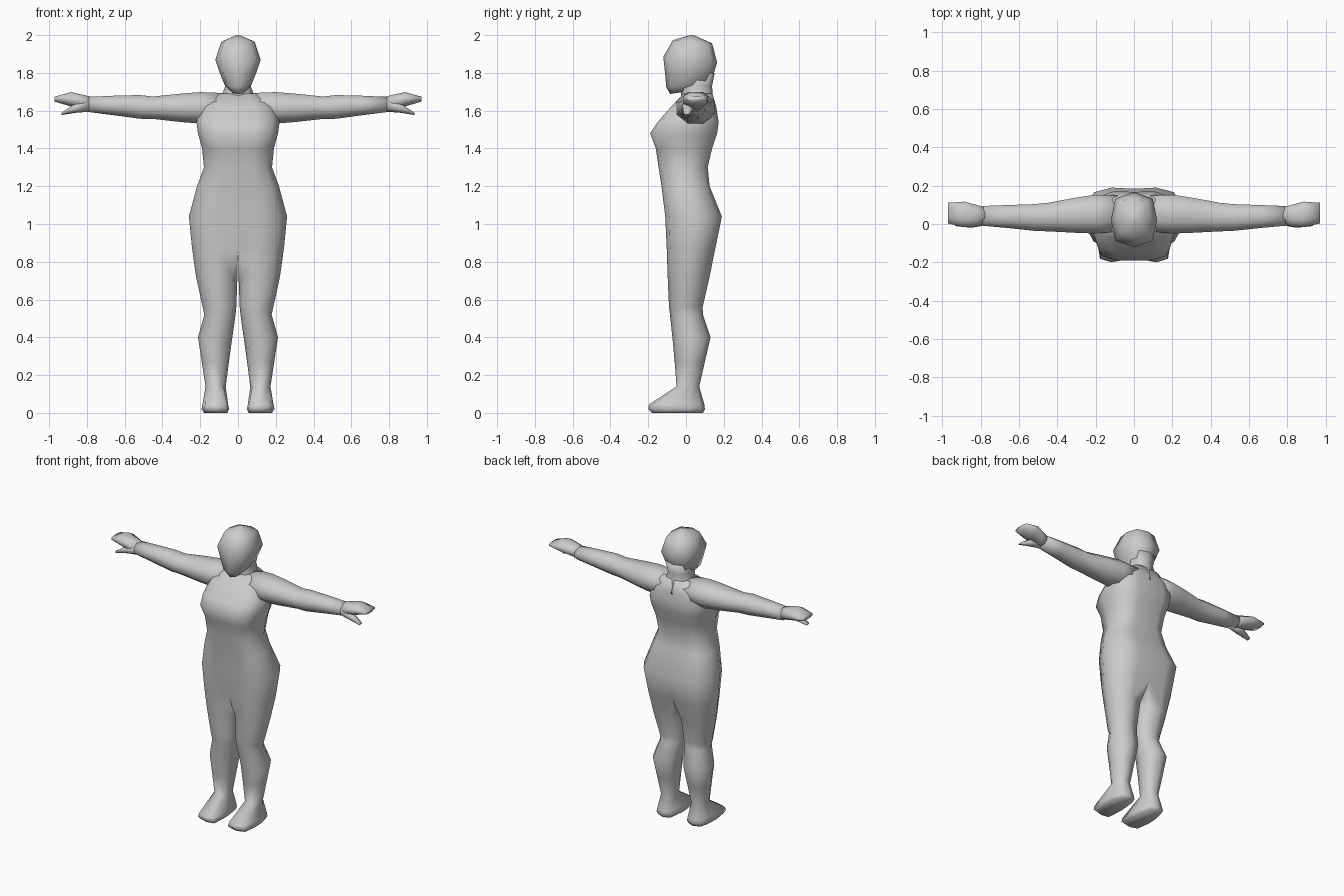
import bpy, bmesh, math
from mathutils import Vector

skin = bpy.data.materials.new("plain grey")
skin.diffuse_color = (0.6, 0.6, 0.6, 1)


def loft(name, rings, cap_start=True, cap_end=True, mirror=True):
    """Skin a list of equal-length point rings, optionally mirrored in x."""
    bm = bmesh.new()
    vs = [[bm.verts.new(p) for p in r] for r in rings]
    n = len(vs[0])
    for a, b in zip(vs, vs[1:]):
        for i in range(n):
            j = (i + 1) % n
            bm.faces.new((a[i], a[j], b[j], b[i]))
    if cap_start:
        bm.faces.new(vs[0][::-1])
    if cap_end:
        bm.faces.new(vs[-1])
    if mirror:
        # open the centre seam, then weld the mirrored half onto it
        seam = [f for f in bm.faces if all(abs(v.co.x) < 1e-5 for v in f.verts)]
        bmesh.ops.delete(bm, geom=seam, context='FACES')
        bmesh.ops.mirror(bm, geom=bm.verts[:] + bm.edges[:] + bm.faces[:],
                         axis='X', merge_dist=0.0005)
    bmesh.ops.remove_doubles(bm, verts=bm.verts[:], dist=0.0005)
    bmesh.ops.recalc_face_normals(bm, faces=bm.faces[:])
    for f in bm.faces:
        f.smooth = True
    me = bpy.data.meshes.new(name)
    bm.to_mesh(me)
    bm.free()
    me.materials.append(skin)
    ob = bpy.data.objects.new(name, me)
    bpy.context.collection.objects.link(ob)
    return ob


# Body: half sections from sole to neck, (z, inner x, outer x, front y, back y)
LEG = [(.1, .15), (.5, 0), (.85, .13), (1, .42), (.97, .65), (.8, .9), (.5, 1), (.12, .87), (0, .5)]
TRUNK = [(0, 0), (.45, 0), (.82, .07), (1, .38), (1, .65), (.8, .92), (.45, 1), (0, .98), (0, .5)]
FOOT = [(.1, .04), (.5, 0), (.9, .06), (1, .4), (.97, .7), (.85, .93), (.5, 1), (.15, .93), (.05, .5)]


def section(shape, z, x0, x1, y0, y1):
    return [(x0 + u * (x1 - x0), y0 + v * (y1 - y0), z) for u, v in shape]


body = [section(FOOT, *s) for s in (
    (0.0, .05, .18, -.18, .09), (.02, .04, .193, -.2, .1), (.045, .045, .188, -.195, .097))]
body += [section(LEG, *s) for s in (
    (.14, .065, .172, -.05, .07), (.27, .048, .192, -.06, .1), (.4, .03, .212, -.072, .13),
    (.52, .013, .178, -.085, .09), (.56, .009, .187, -.09, .088), (.72, .003, .222, -.097, .125))]
body += [section(TRUNK, *s) for s in (
    (.87, 0, .243, -.102, .155), (1.04, 0, .26, -.11, .19), (1.2, 0, .217, -.13, .125),
    (1.3, 0, .18, -.145, .115), (1.4, 0, .19, -.16, .138), (1.48, 0, .212, -.19, .165),
    (1.54, 0, .22, -.15, .173), (1.62, 0, .2, -.08, .16), (1.69, 0, .11, -.015, .14))]
loft("body", body)


# Arms and hands: octagonal sections along x, (x, front y, back y, low z, high z)
def across(x, y0, y1, z0, z1, n=8):
    return [(x, (y0 + y1) / 2 + (y1 - y0) / 2 * 1.06 * math.cos((i + .5) * math.tau / n),
             (z0 + z1) / 2 + (z1 - z0) / 2 * 1.06 * math.sin((i + .5) * math.tau / n)) for i in range(n)]


loft("arms", [across(*s) for s in (
    (.08, -.04, .15, 1.55, 1.695), (.2, -.052, .155, 1.53, 1.7), (.3, -.048, .14, 1.538, 1.692),
    (.45, -.04, .112, 1.555, 1.676), (.52, -.037, .105, 1.556, 1.684), (.66, -.022, .1, 1.575, 1.68),
    (.79, -.01, .095, 1.592, 1.674))])
loft("hands", [across(*s) for s in (
    (.77, .01, .085, 1.6, 1.672), (.82, -.015, .1, 1.605, 1.685), (.885, -.018, .118, 1.622, 1.699),
    (.972, .002, .112, 1.648, 1.674))])
loft("thumbs", [across(*s, 6) for s in (
    (.79, -.012, .05, 1.595, 1.66), (.85, -.022, .04, 1.592, 1.645), (.935, -.012, .02, 1.577, 1.588))])


# Head and neck: flat octagons, (z, half width, front y, back y, front tilt)
def level(z, w, y0, y1, tilt=0):
    pts = []
    for i in range(8):
        a = i * math.tau / 8
        s = math.cos(a)
        pts.append((w * math.sin(a) * (1.15 if i % 2 else 1),
                    (y0 + y1) / 2 - (y1 - y0) / 2 * s * (1.1 if i % 2 else 1), z + tilt * s))
    return pts


loft("head", [level(*s) for s in (
    (1.7, .035, -.085, .06, -.012), (1.735, .07, -.105, .12, -.008), (1.79, .093, -.11, .145),
    (1.87, .12, -.12, .165, .015), (1.965, .088, -.07, .138, .008), (2.0, .008, .02, .04))],
     mirror=False)
loft("neck", [level(*s) for s in (
    (1.6, .12, -.03, .16), (1.68, .085, -.025, .142), (1.73, .068, -.03, .138), (1.8, .08, -.03, .152))],
     mirror=False)
